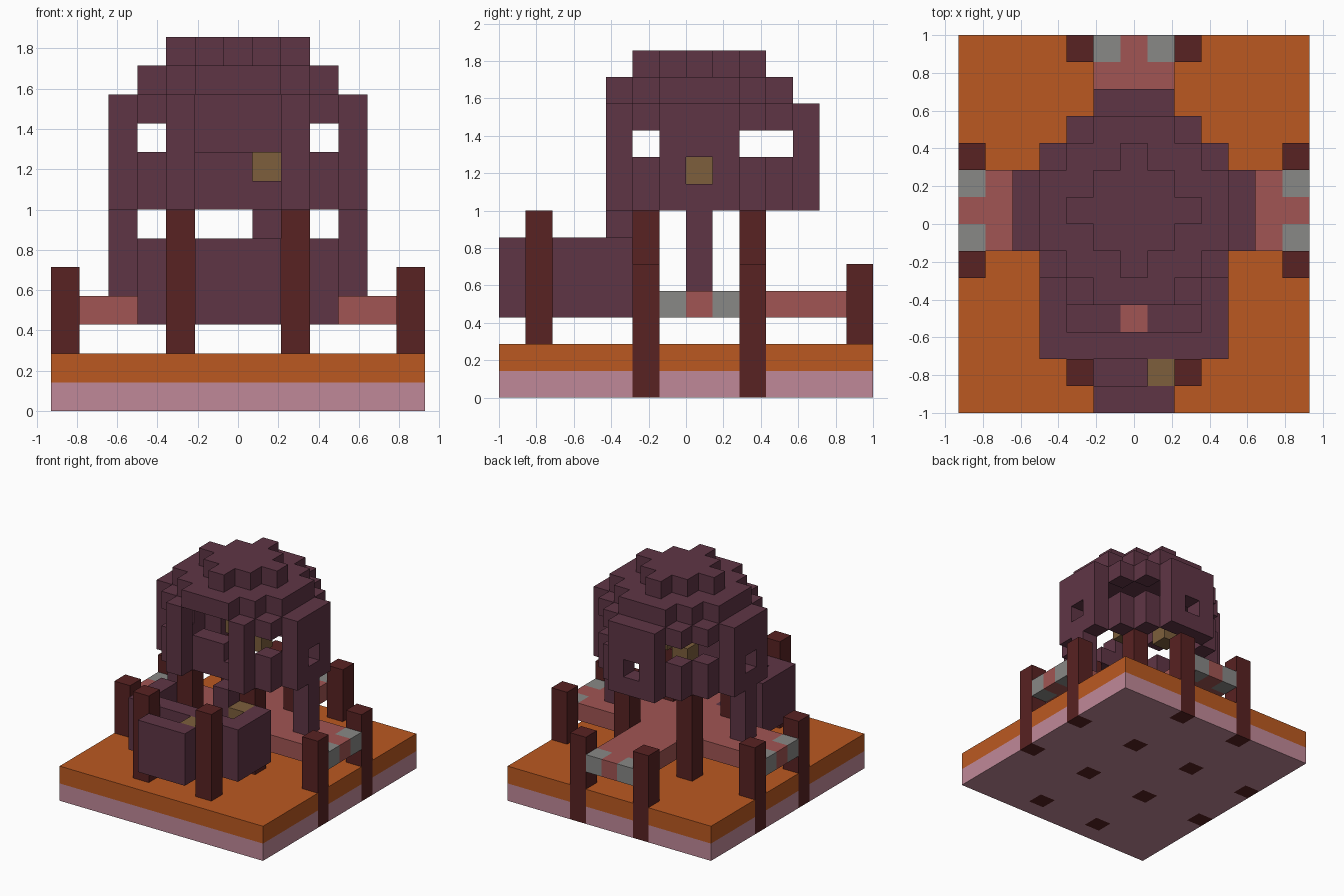
import bpy
import bmesh
from mathutils import Vector

cube = bpy.data.objects.get("Cube")
if cube:
    bpy.data.objects.remove(cube, do_unlink=True)

U = 1 / 7                       # size of one block
ORIGIN = Vector((6.5, 7, 0))    # block position of the model's centre on the ground


def material(name, rgb):
    """Flat material from 0-255 display colour, converted to linear."""
    lin = [((c / 255 + 0.055) / 1.055) ** 2.4 for c in rgb]
    mat = bpy.data.materials.new(name)
    mat.use_nodes = True
    mat.diffuse_color = (*lin, 1)
    mat.node_tree.nodes["Principled BSDF"].inputs["Base Color"].default_value = (*lin, 1)
    return mat


plum = material("plum", (95, 53, 69))
brown = material("dark brown", (88, 34, 34))
red = material("brick red", (161, 85, 83))
grey = material("grey", (136, 136, 134))
gold = material("old gold", (125, 95, 60))
orange = material("orange", (187, 89, 33))
pink = material("pink", (192, 137, 152))

blocks = {}     # block position -> part name
parts = {}      # part name -> material


def fill(part, mat, xs, ys, zs):
    """Fill an inclusive range of blocks; later parts replace earlier ones."""
    parts[part] = mat
    spans = [(s, s) if isinstance(s, int) else s for s in (xs, ys, zs)]
    rx, ry, rz = [range(a, b + 1) for a, b in spans]
    for x in rx:
        for y in ry:
            for z in rz:
                blocks[x, y, z] = part


def mirrored(part, mat, x, ys, zs):
    """Same column on both sides of the centre plane."""
    for cx in (x, 12 - x):
        fill(part, mat, cx, ys, zs)


# Ground slab
fill("lower_slab", pink, (0, 12), (0, 13), 0)
fill("upper_slab", orange, (0, 12), (0, 13), 1)

# Raised cross-shaped walkway with grey corner ends
fill("walkway", red, (0, 12), (6, 8), 3)
fill("walkway", red, (5, 7), (5, 13), 3)
for y in (6, 8):
    mirrored("walkway_ends", grey, 0, y, 3)
mirrored("walkway_ends", grey, 5, 13, 3)

# Lower jaw: front plate, side walls and floor
fill("jaw", plum, (4, 8), (3, 4), 3)
fill("jaw", plum, (3, 9), 2, (3, 5))
mirrored("jaw", plum, 3, (2, 4), (3, 5))
fill("jaw", plum, (5, 7), 1, (3, 4))
fill("jaw", plum, (5, 7), 0, (3, 5))
fill("jaw_hinge", plum, 7, 4, (4, 6))
fill("walkway", red, 6, (3, 4), 3)
fill("jaw_teeth", gold, 7, 1, 5)
fill("jaw_teeth", gold, 8, 4, 5)

# Posts: short ones at the ends, tall ones inside and at the front
for y in (5, 9):
    mirrored("short_posts", brown, 0, y, (0, 4))
    mirrored("tall_posts", brown, 4, y, (0, 6))
mirrored("short_posts", brown, 4, 13, (0, 4))
mirrored("tall_posts", brown, 4, 1, (0, 6))

# Side supports under the head
mirrored("head_supports", plum, 2, 7, (4, 6))

# Head shell: flat panels joined by stepped corner columns
mirrored("head_shell", plum, 2, (6, 8), (7, 10))
fill("head_shell", plum, (5, 7), 11, (7, 10))
mirrored("head_shell", plum, 4, 4, (7, 10))
for x, y in ((3, 5), (3, 9), (4, 10)):
    mirrored("head_shell", plum, x, y, (7, 8))
    mirrored("head_shell", plum, x, y, 10)
fill("front_plate", plum, (5, 6), 5, (7, 8))
fill("front_plate", plum, 7, 5, 7)
fill("inner_studs", gold, 7, 7, 8)
fill("inner_studs", gold, 5, 8, 8)

# Small openings in the side and back panels
for hole in ((2, 7, 8), (10, 7, 8), (6, 11, 8)):
    del blocks[hole]

# Domed crown: two stepped discs
for z, reach, limit in ((11, 3, 4), (12, 2, 2)):
    for x in range(-reach, reach + 1):
        half = min(reach, limit - abs(x))
        fill("crown", plum, 6 + x, (7 - half, 7 + half), z)

# The six directions with the two axes spanning each face
AXES = [Vector((1, 0, 0)), Vector((0, 1, 0)), Vector((0, 0, 1))]


def build(part, mat):
    """One mesh per part, keeping only the exposed block faces."""
    bm = bmesh.new()
    for cell, owner in blocks.items():
        if owner != part:
            continue
        centre = Vector(cell) + Vector((0.5, 0.5, 0.5))
        for i in range(3):
            for sign in (1, -1):
                n = AXES[i] * sign
                if tuple(int(c) for c in Vector(cell) + n) in blocks:
                    continue
                u = AXES[(i + 1) % 3] / 2
                v = AXES[(i + 2) % 3] / 2 * sign
                mid = centre + n / 2 - ORIGIN
                corners = (mid - u - v, mid + u - v, mid + u + v, mid - u + v)
                bm.faces.new([bm.verts.new(c * U) for c in corners])
    bmesh.ops.remove_doubles(bm, verts=bm.verts[:], dist=0.001)
    bmesh.ops.dissolve_limit(bm, angle_limit=0.01, verts=bm.verts[:], edges=bm.edges[:])
    mesh = bpy.data.meshes.new(part)
    bm.to_mesh(mesh)
    bm.free()
    mesh.materials.append(mat)
    obj = bpy.data.objects.new(part, mesh)
    bpy.context.collection.objects.link(obj)


for part, mat in parts.items():
    build(part, mat)
